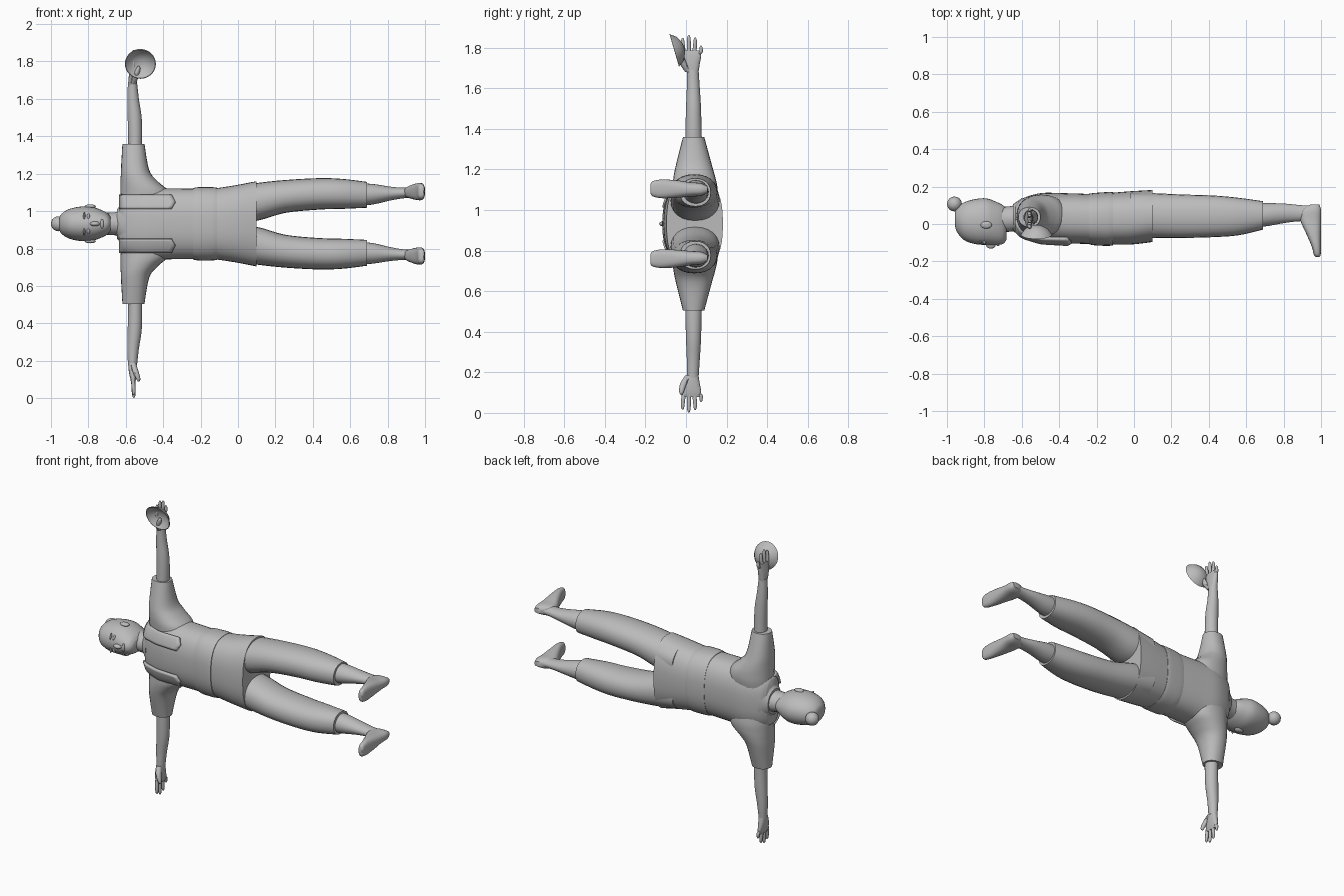
import bpy, bmesh, math
from mathutils import Vector

if "Cube" in bpy.data.objects:
    bpy.data.objects.remove(bpy.data.objects["Cube"])

C = 0.932  # height of the body's plane of symmetry

clay = bpy.data.materials.new("plain_grey")
clay.use_nodes = True
grey = (0.5, 0.5, 0.5, 1)
clay.diffuse_color = grey
clay.node_tree.nodes["Principled BSDF"].inputs["Base Color"].default_value = grey


def finish(name, bm, angle=40):
    bmesh.ops.recalc_face_normals(bm, faces=bm.faces)
    me = bpy.data.meshes.new(name)
    bm.to_mesh(me)
    bm.free()
    me.materials.append(clay)
    ob = bpy.data.objects.new(name, me)
    bpy.context.collection.objects.link(ob)
    bpy.ops.object.select_all(action='DESELECT')
    ob.select_set(True)
    bpy.context.view_layer.objects.active = ob
    bpy.ops.object.shade_smooth_by_angle(angle=math.radians(angle))
    return ob


def spline(rings, steps):
    """Smooth a list of rings along the loft."""
    out = []
    for i in range(len(rings) - 1):
        a, b = rings[max(i - 1, 0)], rings[i]
        c, d = rings[i + 1], rings[min(i + 2, len(rings) - 1)]
        for s in range(steps):
            t = s / steps
            out.append([q + 0.5 * t * (r - p + t * (2*p - 5*q + 4*r - u + t * (3*(q - r) + u - p)))
                        for p, q, r, u in zip(a, b, c, d)])
    return out + [rings[-1]]


def loft(name, axis, rings, power=2.0, sides=24, steps=4, flip=False):
    """Rings are (position, low a, high a, low b, high b) across the axis."""
    bm = bmesh.new()
    loops = []
    for t, a0, a1, b0, b1 in spline(rings, steps):
        loop = []
        for k in range(sides):
            ang = 2 * math.pi * k / sides
            c, s = math.cos(ang), math.sin(ang)
            a = (a0 + a1) / 2 + (a1 - a0) / 2 * math.copysign(abs(c) ** (2 / power), c)
            b = (b0 + b1) / 2 + (b1 - b0) / 2 * math.copysign(abs(s) ** (2 / power), s)
            x, y, z = {"x": (t, a, b), "y": (a, t, b), "z": (a, b, t)}[axis]
            loop.append(bm.verts.new((x, y, 2 * C - z if flip else z)))
        loops.append(loop)
    for p, q in zip(loops, loops[1:]):
        for k in range(sides):
            j = (k + 1) % sides
            bm.faces.new((p[k], p[j], q[j], q[k]))
    bm.faces.new(loops[0])
    bm.faces.new(loops[-1])
    return finish(name, bm)


def pair(name, *args, **kw):
    for side, flip in (("upper", False), ("lower", True)):
        loft(side + "_" + name, *args, flip=flip, **kw)


def sym(rings):
    """Rings (x, low y, high y, half width) centred on the symmetry plane."""
    return [(x, y0, y1, C - h, C + h) for x, y0, y1, h in rings]


def ball(name, at, size):
    bm = bmesh.new()
    bmesh.ops.create_uvsphere(bm, u_segments=16, v_segments=10, radius=1)
    for v in bm.verts:
        v.co = Vector(at) + Vector([p * s for p, s in zip(v.co, size)])
    return finish(name, bm)


# Torso, sash and tunic skirt
chest = [(-.635, -.03, .10, .14), (-.60, -.065, .135, .17), (-.50, -.095, .165, .197),
         (-.38, -.103, .165, .19), (-.22, -.107, .16, .188)]
loft("tunic_top", "x", sym(chest), power=2.5, sides=40)
loft("sash", "x", sym([(-.24, -.108, .162, .191), (-.21, -.114, .166, .196),
                       (-.14, -.117, .171, .196), (-.113, -.114, .17, .193)]), power=2.5, sides=40)
loft("tunic_skirt", "x", sym([(-.14, -.108, .165, .187), (-.02, -.11, .175, .205),
                              (.10, -.096, .182, .228)]), power=2.5, sides=40)

# Sleeves and bare arms
pair("sleeve", "z", [(C, -.62, -.38, -.03, .13), (1.05, -.628, -.36, -.06, .155),
                     (1.11, -.628, -.375, -.066, .155), (1.16, -.627, -.43, -.062, .145),
                     (1.22, -.626, -.475, -.05, .128), (1.36, -.618, -.50, -.015, .09)],
     power=2.2)
pair("forearm", "z", [(1.30, -.59, -.515, -.005, .08), (1.38, -.587, -.512, -.003, .077),
                      (1.50, -.59, -.515, .0, .074), (1.60, -.592, -.53, .004, .068),
                      (1.69, -.588, -.54, .005, .062)])
pair("palm", "z", [(1.67, -.586, -.542, .008, .06), (1.72, -.584, -.542, -.012, .068),
                   (1.76, -.576, -.545, -.02, .075), (1.785, -.57, -.55, -.016, .072)], power=2.5)

# Fingers and thumbs
for i, (y0, y1, tip) in enumerate([(-.010, -.016, 1.848), (.015, .014, 1.862),
                                   (.040, .045, 1.85), (.062, .074, 1.81)]):
    r = .011
    pair("finger_%d" % (i + 1), "z",
         [(1.765, -.572, -.550, y0 - r, y0 + r),
          (tip - .03, -.568, -.548, y1 - r * .9, y1 + r * .9),
          (tip - .006, -.564, -.550, y1 - r * .6, y1 + r * .6),
          (tip, -.559, -.555, y1 - .002, y1 + .002)], sides=10, steps=2)
pair("thumb", "z", [(1.68, -.575, -.545, -.005, .03), (1.72, -.565, -.532, -.03, .005),
                    (1.76, -.545, -.522, -.034, -.01), (1.775, -.536, -.528, -.026, -.018)],
     sides=10)

# Trousers, calves and feet
pair("trouser_leg", "x", [(-.02, -.08, .165, .945, 1.13), (.10, -.076, .165, .948, 1.15),
                          (.25, -.075, .158, .99, 1.166), (.43, -.07, .152, 1.008, 1.176),
                          (.56, -.06, .14, 1.012, 1.172), (.69, -.03, .122, 1.018, 1.156)],
     power=2.2)
pair("calf", "x", [(.64, -.02, .112, 1.03, 1.148), (.72, -.01, .112, 1.035, 1.145),
                   (.82, .008, .108, 1.058, 1.13), (.90, .015, .10, 1.07, 1.125),
                   (.97, .01, .10, 1.07, 1.13)])
pair("foot", "y", [(-.176, .972, .992, 1.085, 1.125), (-.165, .962, .998, 1.068, 1.142),
                   (-.12, .95, 1.0, 1.058, 1.15), (-.05, .92, 1.0, 1.06, 1.147),
                   (.02, .89, 1.0, 1.066, 1.137), (.075, .895, 1.0, 1.07, 1.132),
                   (.105, .945, .99, 1.085, 1.117)], power=2.6)

# Neck and head
loft("neck", "x", sym([(-.75, -.04, .09, .06), (-.68, -.042, .093, .06),
                       (-.64, -.04, .10, .068), (-.60, -.05, .115, .11)]))
loft("collar", "x", sym([(-.648, -.035, .105, .078), (-.63, -.05, .117, .10),
                         (-.60, -.068, .138, .165)]), sides=32)
loft("head", "x", sym([(-.958, .0, .06, .02), (-.948, -.04, .085, .048),
                       (-.91, -.085, .115, .076), (-.85, -.107, .133, .091),
                       (-.79, -.112, .137, .092), (-.74, -.113, .12, .078),
                       (-.70, -.106, .10, .058), (-.682, -.085, .08, .038)]), power=2.1, sides=32)
ball("hair_bun", (-.96, .107, C), (.04, .04, .04))
ball("nose", (-.765, -.112, C), (.026, .02, .013))
ball("mouth", (-.727, -.108, C), (.009, .011, .026))
for side, s in (("upper", 1), ("lower", -1)):
    ball(side + "_ear", (-.79, -.005, C + s * .093), (.03, .02, .011))
    ball(side + "_eye", (-.80, -.096, C + s * .037), (.009, .013, .018))
    ball(side + "_brow", (-.822, -.098, C + s * .038), (.006, .011, .024))


# Lapel strips following the chest
def chest_front(x, dz):
    for a, b in zip(chest, chest[1:]):
        if x <= b[0]:
            t = (x - a[0]) / (b[0] - a[0])
            lo, hi, half = [p + (q - p) * t for p, q in zip(a[1:], b[1:])]
            return (lo + hi) / 2 - (hi - lo) / 2 * max(0, 1 - (dz / half) ** 2.5) ** .4
    return chest[-1][1]


for side, s in (("upper", 1), ("lower", -1)):
    bm = bmesh.new()
    rows = []
    for i in range(13):
        row = []
        for j in range(7):
            w = j / 6
            point = .02 * (1 - abs(2 * w - 1))
            x = -.63 + (.275 + point) * i / 12
            dz = .08 + .072 * w
            outward = Vector((x, chest_front(x, dz) - .012, C + s * dz))
            row.append(bm.verts.new(outward))
        rows.append(row)
    for p, q in zip(rows, rows[1:]):
        for j in range(6):
            bm.faces.new((p[j], p[j + 1], q[j + 1], q[j]))
    lapel = finish(side + "_lapel", bm)
    mod = lapel.modifiers.new("thickness", "SOLIDIFY")
    mod.thickness = .016
    mod.offset = 0

# Shallow bowl held in the upper hand, opening to the front
bowl_profile = [(-.05, .01), (-.046, .03), (-.03, .06), (0, .083),
                (.001, .079), (-.025, .056), (-.04, .028), (-.043, .008)]
bowl = loft("bowl", "z", [(d, -r, r, -r, r) for d, r in bowl_profile], sides=32, steps=1)
bowl.rotation_mode = 'QUATERNION'
bowl.rotation_quaternion = Vector((0, -.96, -.28)).to_track_quat('Z', 'Y')
bowl.location = (-.522, -.057, 1.787)
